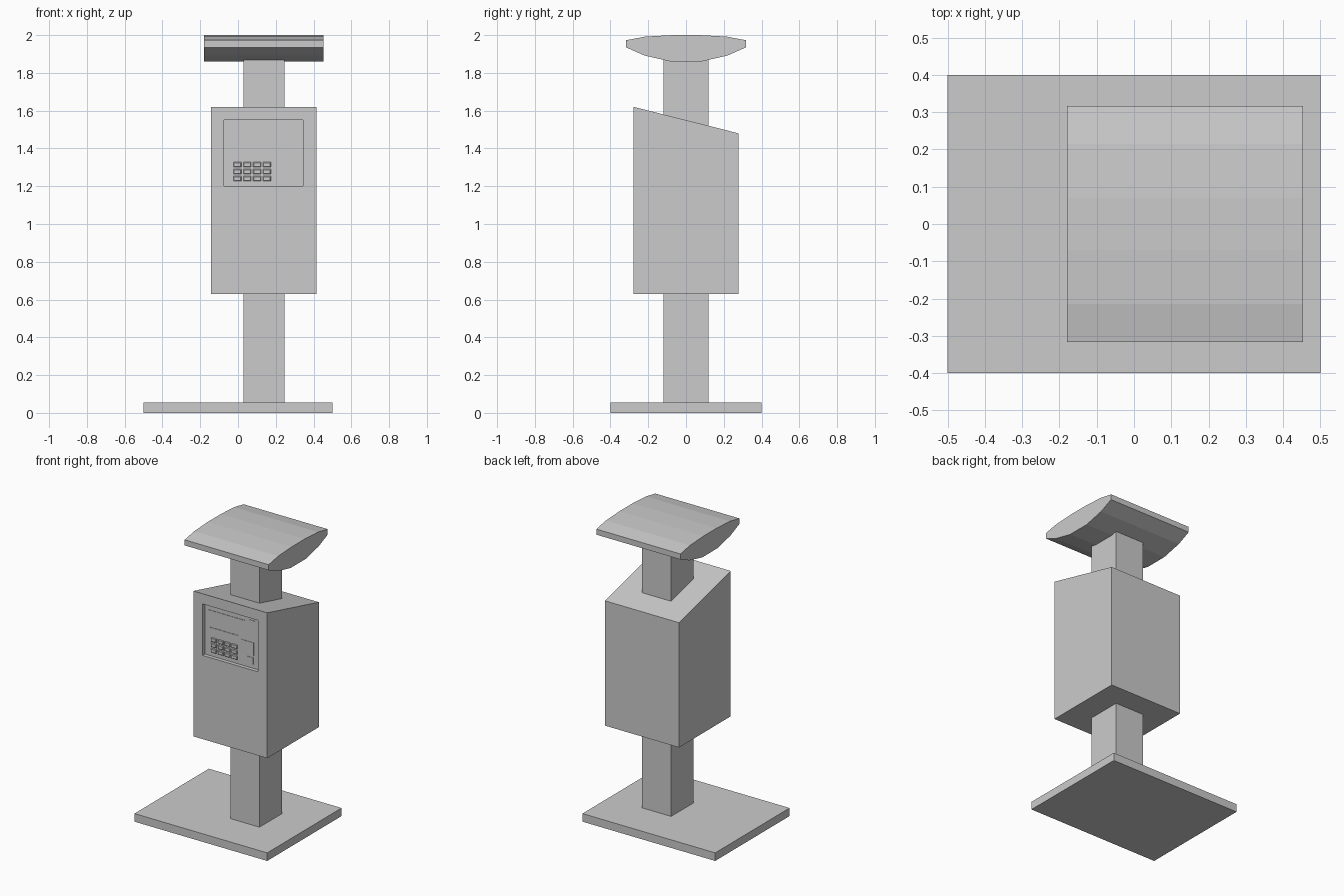
import bpy
import bmesh
from mathutils import Vector

cube = bpy.data.objects.get("Cube")
if cube:
    bpy.data.objects.remove(cube, do_unlink=True)

grey = bpy.data.materials.new("light_grey")
grey.use_nodes = True
grey.diffuse_color = (0.6, 0.6, 0.6, 1)
grey.node_tree.nodes["Principled BSDF"].inputs["Base Color"].default_value = (0.6, 0.6, 0.6, 1)


def finish(name, bm):
    bmesh.ops.recalc_face_normals(bm, faces=bm.faces)
    mesh = bpy.data.meshes.new(name)
    bm.to_mesh(mesh)
    bm.free()
    mesh.materials.append(grey)
    obj = bpy.data.objects.new(name, mesh)
    bpy.context.collection.objects.link(obj)
    return obj


def side_profile(points, x0, x1):
    """Extrude a (y, z) outline from x0 to x1."""
    bm = bmesh.new()
    face = bm.faces.new([bm.verts.new((x0, y, z)) for y, z in points])
    ext = bmesh.ops.extrude_face_region(bm, geom=[face])["geom"]
    moved = [v for v in ext if isinstance(v, bmesh.types.BMVert)]
    bmesh.ops.translate(bm, verts=moved, vec=(x1 - x0, 0, 0))
    bmesh.ops.recalc_face_normals(bm, faces=bm.faces)
    return bm


def box_mesh(x0, x1, y0, y1, z0, z1):
    return side_profile([(y0, z0), (y1, z0), (y1, z1), (y0, z1)], x0, x1)


def front_face(bm):
    bm.normal_update()
    return min(bm.faces, key=lambda f: f.normal.y)


# Base plate and the posts below and above the cabinet
finish("base_plate", box_mesh(-0.5, 0.5, -0.4, 0.4, 0, 0.055))
finish("lower_post", box_mesh(0.028, 0.246, -0.12, 0.12, 0.055, 0.64))
finish("upper_post", box_mesh(0.028, 0.246, -0.12, 0.12, 1.45, 1.88))

# Canopy with a faceted lens outline, mirrored front to back
half = [(0.07, 2.0), (0.215, 1.992), (0.317, 1.973),
        (0.317, 1.935), (0.22, 1.892), (0.08, 1.86)]
outline = half + [(-y, z) for y, z in reversed(half)]
finish("canopy", side_profile(outline, -0.18, 0.453))

# Cabinet with a sloping top and a recessed control panel
FRONT, RECESS = -0.278, 0.025
FLOOR = FRONT + RECESS
bm = side_profile([(FRONT, 0.63), (-FRONT, 0.63), (-FRONT, 1.48), (FRONT, 1.62)],
                  -0.142, 0.415)
panel = front_face(bm)
bmesh.ops.inset_region(bm, faces=[panel], thickness=0.05)
mid = panel.calc_center_median()
for v in panel.verts:
    v.co.x = 0.345 if v.co.x > mid.x else -0.073
    v.co.z = 1.55 if v.co.z > mid.z else 1.2
wall = bmesh.ops.extrude_discrete_faces(bm, faces=[panel])["faces"][0]
bmesh.ops.translate(bm, verts=wall.verts, vec=(0, RECESS, 0))
finish("cabinet", bm)


# Thin fittings on the panel
def fitting(name, x0, x1, z0, z1):
    finish(name, box_mesh(x0, x1, FLOOR - 0.003, FLOOR + 0.003, z0, z1))


fitting("display", -0.042, 0.234, 1.42, 1.51)
fitting("card_slot", 0.265, 0.307, 1.41, 1.525)
fitting("label_strip", -0.037, 0.178, 1.362, 1.394)
fitting("ticket_reader", 0.205, 0.297, 1.285, 1.375)
fitting("coin_button", 0.25, 0.293, 1.227, 1.272)

# Keypad keys with chamfered rims
for row in range(3):
    for col in range(4):
        x = -0.003 + col * 0.052
        z = 1.24 + row * 0.037
        bm = box_mesh(x - 0.021, x + 0.021, FLOOR - 0.004, FLOOR + 0.003,
                      z - 0.013, z + 0.013)
        bmesh.ops.inset_region(bm, faces=[front_face(bm)], thickness=0.005, depth=0.004)
        finish(f"key_{row + 1}_{col + 1}", bm)
